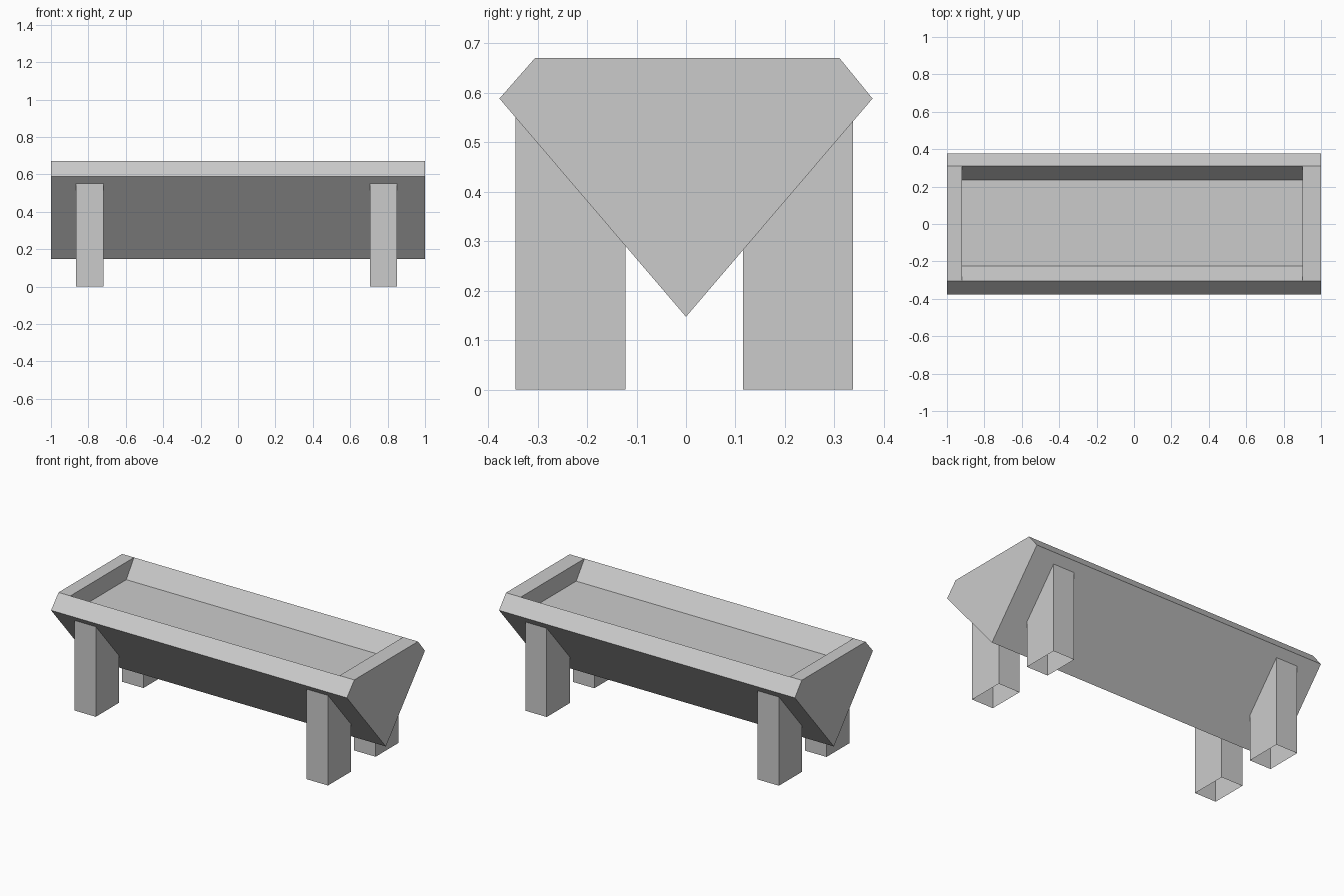
import bpy
import bmesh

cube = bpy.data.objects.get("Cube")
if cube:
    bpy.data.objects.remove(cube)

# Single plain grey for the whole trough
grey = bpy.data.materials.new("light_grey")
grey.use_nodes = True
colour = (0.6, 0.6, 0.6, 1)
grey.diffuse_color = colour
grey.node_tree.nodes["Principled BSDF"].inputs["Base Color"].default_value = colour


def finish(name, bm):
    mesh = bpy.data.meshes.new(name)
    bm.to_mesh(mesh)
    bm.free()
    mesh.materials.append(grey)
    obj = bpy.data.objects.new(name, mesh)
    bpy.context.collection.objects.link(obj)
    return obj


def loop(bm, points):
    return [bm.verts.new(p) for p in points]


def bridge(bm, a, b):
    """Join two equal closed loops with quads."""
    for i in range(len(a)):
        j = (i + 1) % len(a)
        bm.faces.new((a[i], a[j], b[j], b[i]))


KEEL, RIM, TOP, FLOOR = 0.147, 0.588, 0.67, 0.563
HALF_WIDTH = 0.377
SLOPE = (RIM - KEEL) / HALF_WIDTH

# Trough body: V-shaped section with bevelled rims, run along x
bm = bmesh.new()
section = [(-0.305, TOP), (-HALF_WIDTH, RIM), (0, KEEL), (HALF_WIDTH, RIM), (0.31, TOP)]
left = loop(bm, [(-1, y, z) for y, z in section])
right = loop(bm, [(1, y, z) for y, z in section])
bm.faces.new(left)
bm.faces.new(right)
for i in range(4):
    bm.faces.new((left[i], left[i + 1], right[i + 1], right[i]))

# Basin: sloping long walls, upright ends, flat floor
X0, X1 = -0.92, 0.9


def basin_ring(y0, y1, z):
    return loop(bm, [(X0, y0, z), (X1, y0, z), (X1, y1, z), (X0, y1, z)])


mouth = basin_ring(-0.305, 0.31, TOP)
floor = basin_ring(-0.225, 0.235, FLOOR)
bridge(bm, mouth, floor)
bm.faces.new(floor)

# End rims beside the basin mouth
bm.faces.new((left[0], mouth[0], mouth[3], left[4]))
bm.faces.new((right[0], mouth[1], mouth[2], right[4]))
bmesh.ops.recalc_face_normals(bm, faces=bm.faces)
finish("trough_body", bm)


# Legs: hollow posts, open below, tops cut to the slope of the body
def leg(name, x0, x1, y0, y1):
    bm = bmesh.new()
    plan = [(x0, y0), (x1, y0), (x1, y1), (x0, y1)]
    foot = loop(bm, [(x, y, 0) for x, y in plan])
    head = loop(bm, [(x, y, KEEL + SLOPE * abs(y)) for x, y in plan])
    bridge(bm, foot, head)
    finish(name, bm)


for side, x0, x1 in (("right", -0.865, -0.72), ("left", 0.705, 0.85)):
    for end, y0, y1 in (("front", -0.345, -0.122), ("back", 0.115, 0.338)):
        leg(f"{end}_{side}_leg", x0, x1, y0, y1)
